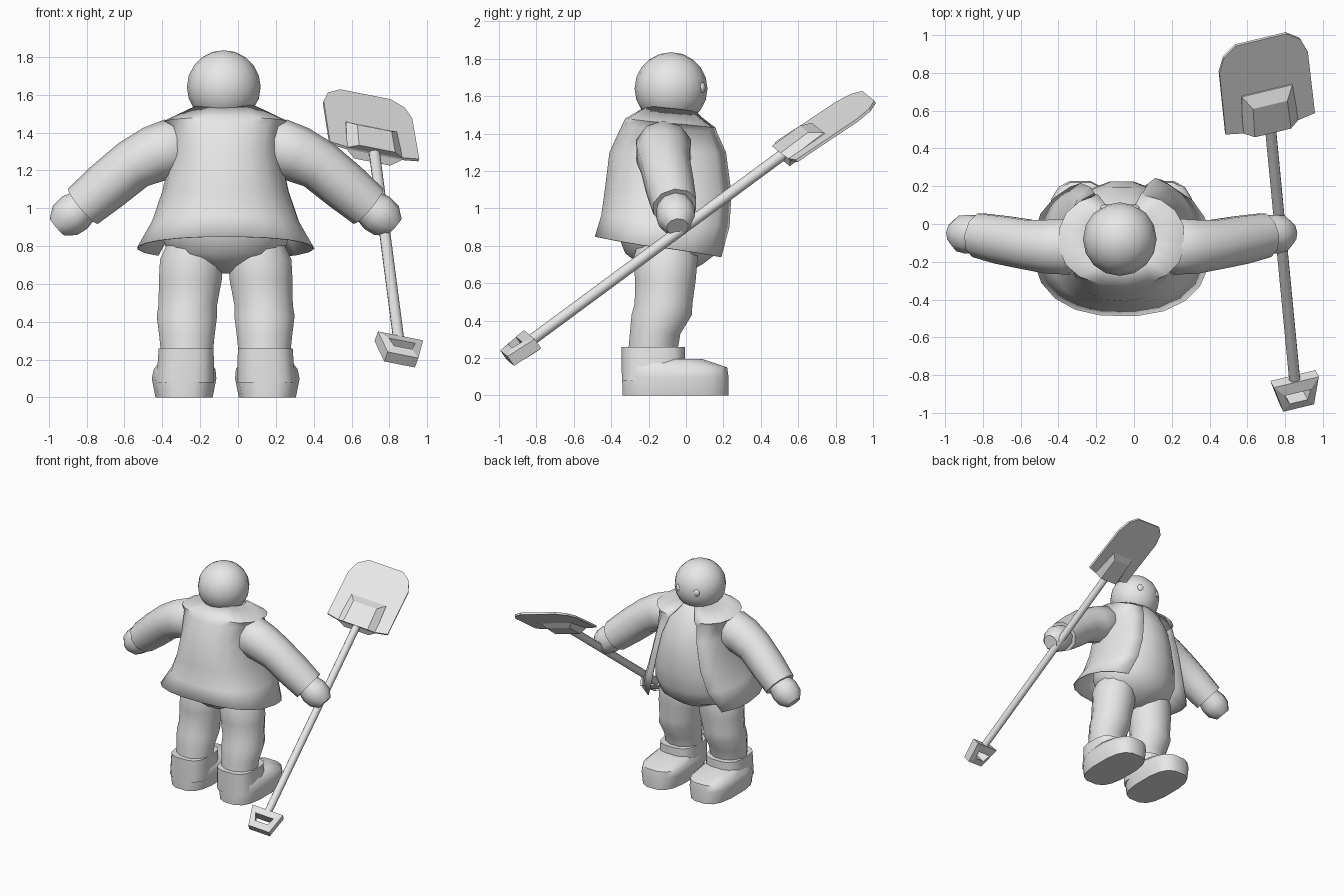
import bpy, bmesh, math
from mathutils import Vector, Matrix

if "Cube" in bpy.data.objects:
    bpy.data.objects.remove(bpy.data.objects["Cube"], do_unlink=True)

MID = -0.065  # symmetry plane of the figure
clay = bpy.data.materials.new("light_grey")
clay.use_nodes = True
GREY = (0.8, 0.8, 0.8, 1)
clay.diffuse_color = GREY
clay.node_tree.nodes["Principled BSDF"].inputs["Base Color"].default_value = GREY


def finish(bm, name, angle=40):
    bmesh.ops.recalc_face_normals(bm, faces=bm.faces)
    mesh = bpy.data.meshes.new(name)
    bm.to_mesh(mesh)
    bm.free()
    mesh.materials.append(clay)
    ob = bpy.data.objects.new(name, mesh)
    bpy.context.collection.objects.link(ob)
    bpy.ops.object.select_all(action="DESELECT")
    ob.select_set(True)
    bpy.context.view_layer.objects.active = ob
    if angle:
        bpy.ops.object.shade_smooth_by_angle(angle=math.radians(angle))
    return ob


def loft(name, rings, closed=True, caps=True, angle=40):
    """Skin a list of equally long point rings."""
    bm = bmesh.new()
    rows = [[bm.verts.new(p) for p in ring] for ring in rings]
    n = len(rows[0])
    for a, b in zip(rows, rows[1:]):
        for i in range(n if closed else n - 1):
            j = (i + 1) % n
            bm.faces.new((a[i], a[j], b[j], b[i]))
    if caps:
        bm.faces.new(rows[0])
        bm.faces.new(rows[-1])
    return finish(bm, name, angle)


def bend(v, power):
    return math.copysign(abs(v) ** power, v)


def stack(name, levels, sides=16, power=1.0, angle=40):
    """Horizontal oval rings (z, cx, cy, rx, ry); power < 1 squares them."""
    rings = []
    for z, cx, cy, rx, ry in levels:
        turns = [math.tau * (i + 0.5) / sides for i in range(sides)]
        rings.append([(cx + rx * bend(math.cos(t), power), cy + ry * bend(math.sin(t), power), z)
                      for t in turns])
    return loft(name, rings, angle=angle)


def tube(name, path, sides=10, angle=50):
    """Round limb through points (x, y, z, radius)."""
    pts = [Vector(p[:3]) for p in path]
    rings = []
    for i, p in enumerate(pts):
        d = (pts[min(i + 1, len(pts) - 1)] - pts[max(i - 1, 0)]).normalized()
        u = d.cross(Vector((0, 1, 0))).normalized()
        v = d.cross(u)
        r = path[i][3]
        rings.append([p + r * (u * math.cos(t) + v * math.sin(t))
                      for t in (math.tau * k / sides for k in range(sides))])
    return loft(name, rings, angle=angle)


def ball(name, loc, scale, segments=16, rows=10):
    bm = bmesh.new()
    bmesh.ops.create_uvsphere(bm, u_segments=segments, v_segments=rows, radius=1)
    bm.transform(Matrix.Translation(loc) @ Matrix.Diagonal((*scale, 1)))
    return finish(bm, name, 60)


# Head and eyes, looking towards +y
ball("head", (-0.075, -0.08, 1.64), (0.195, 0.195, 0.195))
for side, label in ((-1, "right"), (1, "left")):
    ball(label + "_eye", (-0.075 + side * 0.075, 0.08, 1.645), (0.032, 0.025, 0.032), 10, 6)

# Torso with round belly
belly = [(0.655, 0.05, 0.08), (0.70, 0.19, 0.17), (0.76, 0.31, 0.25),
         (0.86, 0.345, 0.29), (1.0, 0.335, 0.31), (1.15, 0.30, 0.31),
         (1.3, 0.265, 0.28), (1.45, 0.22, 0.20), (1.54, 0.12, 0.12)]
stack("torso", [(z, MID, -0.08, rx, ry) for z, rx, ry in belly], angle=60)

# Open coat: z, rx, cy, ry, opening angle at +x edge and at -x edge, front drop
coat = [(1.55, 0.168, -0.08, 0.125, 12, 12, 0.03),
        (1.48, 0.335, -0.08, 0.245, 14, 18, 0.05),
        (1.44, 0.30, -0.085, 0.26, 18, 24, 0.03),
        (1.3, 0.29, -0.085, 0.325, 25, 32, 0.0),
        (1.1, 0.335, -0.078, 0.357, 28, 37, 0.02),
        (0.96, 0.39, -0.09, 0.365, 30, 41, 0.06),
        (0.85, 0.47, -0.125, 0.365, 33, 47, 0.12)]
rings = []
for z, rx, cy, ry, left, right, drop in coat:
    ring = []
    for i in range(17):
        t = math.radians(left + (360 - left - right) * i / 16)
        ring.append((MID + rx * bend(math.sin(t), 0.85), cy + ry * bend(math.cos(t), 0.85),
                     z - drop * (1 + math.cos(t)) / 2))
    rings.append(ring)
coat_ob = loft("coat", rings, closed=False, caps=False, angle=45)
solid = coat_ob.modifiers.new("cloth", "SOLIDIFY")
solid.thickness = 0.006

# Limbs on both sides
for s, label in ((-1, "right"), (1, "left")):
    def px(off):
        return MID + s * off

    tube(label + "_sleeve", [(px(0.2), -0.12, 1.34, 0.11), (px(0.28), -0.12, 1.32, 0.155),
                             (px(0.38), -0.12, 1.285, 0.15), (px(0.49), -0.11, 1.23, 0.137),
                             (px(0.63), -0.085, 1.115, 0.133), (px(0.755), -0.06, 1.01, 0.122)])
    tube(label + "_hand", [(px(0.74), -0.06, 1.02, 0.09), (px(0.80), -0.055, 0.975, 0.108),
                           (px(0.85), -0.05, 0.935, 0.10), (px(0.89), -0.045, 0.90, 0.06)])
    stack(label + "_leg", [(0.22, px(0.205), -0.18, 0.14, 0.135), (0.33, px(0.205), -0.165, 0.152, 0.14),
                           (0.43, px(0.205), -0.13, 0.165, 0.167), (0.49, px(0.2), -0.12, 0.16, 0.16),
                           (0.62, px(0.187), -0.11, 0.172, 0.168), (0.73, px(0.18), -0.11, 0.173, 0.178),
                           (0.82, px(0.17), -0.10, 0.14, 0.16)], 12)
    stack(label + "_boot_shaft", [(0.08, px(0.215), -0.175, 0.155, 0.17), (0.2, px(0.21), -0.175, 0.15, 0.172),
                                  (0.258, px(0.21), -0.175, 0.146, 0.172)], 16, 0.65)
    stack(label + "_boot_foot", [(0, px(0.22), -0.057, 0.153, 0.287), (0.1, px(0.22), -0.057, 0.173, 0.288),
                                 (0.15, px(0.217), -0.06, 0.165, 0.284), (0.195, px(0.215), -0.12, 0.13, 0.21)],
          16, 0.7, 50)

# Shovel frame: local x across the blade, local y along the shaft
top, end = Vector((0.72, 0.535, 1.30)), Vector((0.85, -0.82, 0.30))
along = (top - end).normalized()
across = Vector((0.95, 0.263, -0.162))
across = (across - along * across.dot(along)).normalized()
frame = Matrix((across, along, across.cross(along))).transposed().to_4x4()
frame.translation = top
length = (top - end).length


def local_loft(name, rings, angle=0, **kw):
    return loft(name, [[frame @ Vector(p) for p in r] for r in rings], angle=angle, **kw)


def flat(points, n, lean=0.0):
    return [(u, v, n - lean * v) for u, v in points]


# Shaft
local_loft("shovel_shaft", [[(0.03 * math.cos(t), v, 0.03 * math.sin(t))
                             for t in (math.tau * k / 10 for k in range(10))]
                            for v in (-length - 0.03, 0.02)], angle=40)

# Blade plate, leaning back a little, and its wedge-shaped socket on both faces
half = [(0.15, -0.02), (0.247, 0.0), (0.245, 0.39), (0.212, 0.48), (0.14, 0.535)]
blade = half + [(-u, v) for u, v in reversed(half)]
local_loft("shovel_blade", [flat(blade, n, 0.05) for n in (-0.008, 0.008)])


def trapezoid(low, high, v0, v1):
    return [(-low, v0), (low, v0), (high, v1), (-high, v1)]


wide, narrow = trapezoid(0.155, 0.14, -0.02, 0.215), trapezoid(0.10, 0.095, -0.035, 0.15)
local_loft("shovel_socket", [flat(narrow, -0.045), flat(wide, -0.005),
                             flat(wide, 0.005), flat(narrow, 0.045)])

# Grip: a trapezoid loop with an open middle, bevelled towards its rims
outer = trapezoid(0.085, 0.125, -length - 0.17, -length)
inner = trapezoid(0.05, 0.072, -length - 0.12, -length - 0.06)
loop = [flat(outer, -0.032), flat(outer, 0.032), flat(inner, 0.045), flat(inner, -0.045)]
local_loft("shovel_grip", loop + loop[:1], caps=False)
